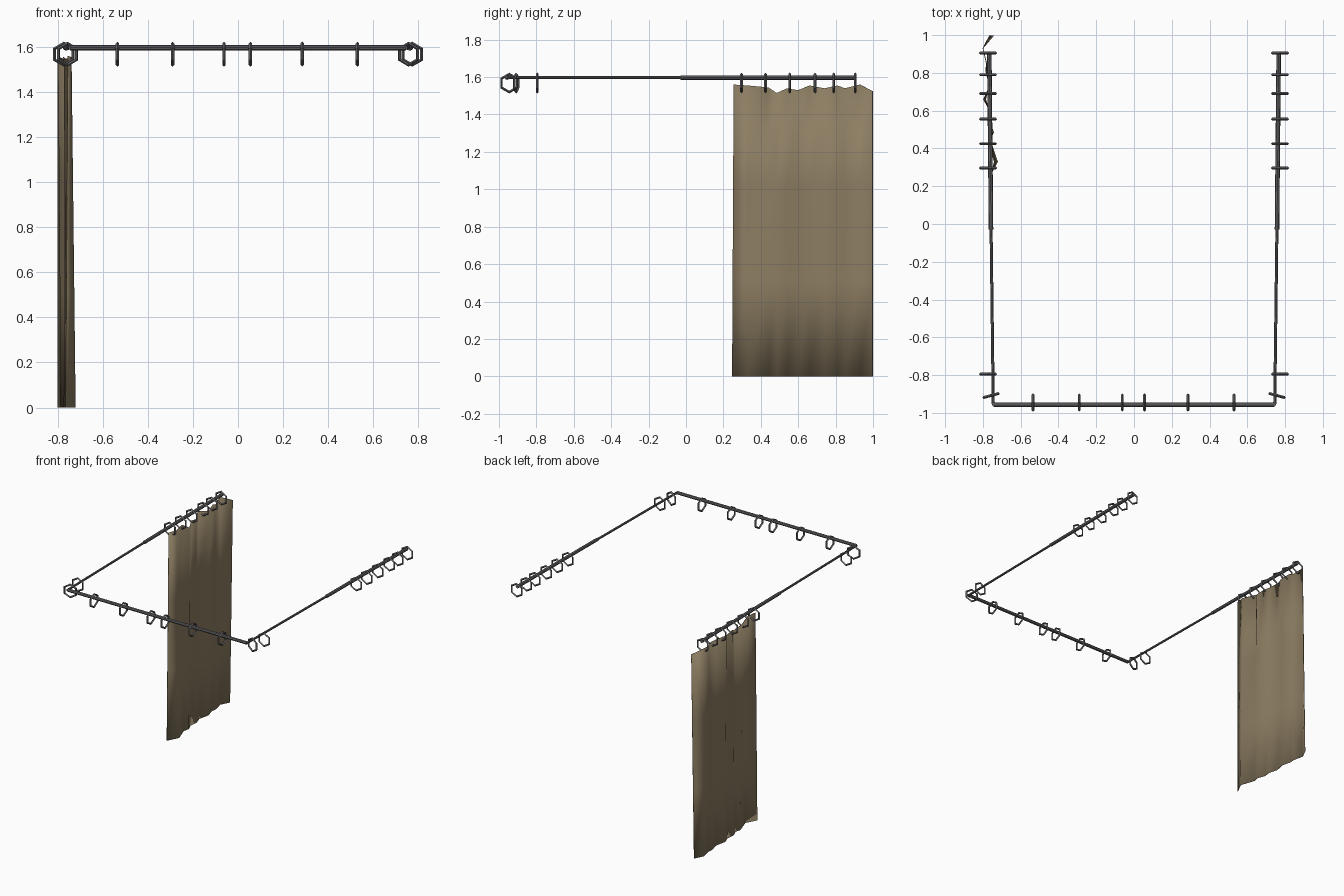
import bpy, bmesh, math
from mathutils import Vector, Matrix

if "Cube" in bpy.data.objects:
    bpy.data.objects.remove(bpy.data.objects["Cube"])


def material(name, col):
    m = bpy.data.materials.new(name)
    m.diffuse_color = (*col, 1)
    m.use_nodes = True
    m.node_tree.nodes["Principled BSDF"].inputs["Base Color"].default_value = m.diffuse_color
    return m


METAL = material("grey metal", (0.14, 0.14, 0.15))
CLOTH = material("tan cloth", (0.27, 0.21, 0.125))


def add_object(name, bm, mat):
    me = bpy.data.meshes.new(name)
    bm.to_mesh(me)
    bm.free()
    me.materials.append(mat)
    ob = bpy.data.objects.new(name, me)
    bpy.context.collection.objects.link(ob)
    return ob


def rod(name, a, b, r):
    a, b = Vector(a), Vector(b)
    d = b - a
    bm = bmesh.new()
    mat = Matrix.Translation((a + b) / 2) @ d.to_track_quat('Z', 'Y').to_matrix().to_4x4()
    bmesh.ops.create_cone(bm, cap_ends=True, segments=8, radius1=r, radius2=r,
                          depth=d.length, matrix=mat)
    add_object(name, bm, METAL)


def ring(name, x, y, turn):
    """Low-poly hoop; its axis lies along y, turned about z."""
    bm = bmesh.new()
    R, r, n, k = 0.048, 0.0075, 6, 4
    rows = []
    for i in range(n):
        a = math.tau * i / n - math.pi / 2
        row = []
        for j in range(k):
            b = math.tau * j / k
            q = R + r * math.cos(b)
            row.append(bm.verts.new((q * math.cos(a), r * math.sin(b), q * math.sin(a))))
        rows.append(row)
    for i in range(n):
        for j in range(k):
            p, q = rows[i], rows[(i + 1) % n]
            bm.faces.new((p[j], p[(j + 1) % k], q[(j + 1) % k], q[j]))
    bmesh.ops.recalc_face_normals(bm, faces=bm.faces)
    bm.transform(Matrix.Translation((x, y, 1.568)) @ Matrix.Rotation(turn, 4, 'Z'))
    add_object(name, bm, METAL)


# Rails: front bar and telescoping side bars
Z = 1.597
rod("front_rail", (-0.745, -0.957, Z), (0.745, -0.957, Z), 0.012)
for s, side in ((-1, "left"), (1, "right")):
    rod(side + "_rail_thin", (s * 0.745, -0.96, Z), (s * 0.757, 0.0, Z), 0.008)
    rod(side + "_rail_thick", (s * 0.757, -0.03, Z), (s * 0.766, 0.91, Z), 0.012)
    # Hanging rings on the side rails, the last one turned at the corner
    for i, y in enumerate((0.905, 0.79, 0.69, 0.555, 0.425, 0.297, -0.795)):
        ring(f"{side}_ring_{i}", s * 0.773, y, 0)
    ring(side + "_corner_ring", s * 0.757, -0.908, -s * math.radians(15))

# Rings on the front rail
for i, x in enumerate((-0.535, -0.29, -0.062, 0.055, 0.285, 0.53)):
    ring(f"front_ring_{i}", x, -0.945, math.pi / 2)

# Curtain: (y, top height, top x, bottom x) for each fold line
FOLDS = [(0.255, 1.56, -0.755, -0.765), (0.33, 1.555, -0.740, -0.722),
         (0.44, 1.545, -0.772, -0.760), (0.485, 1.515, -0.742, -0.750),
         (0.54, 1.54, -0.765, -0.772), (0.60, 1.53, -0.765, -0.765),
         (0.66, 1.555, -0.797, -0.785), (0.74, 1.54, -0.760, -0.768),
         (0.81, 1.555, -0.775, -0.785), (0.85, 1.54, -0.780, -0.782),
         (0.93, 1.56, -0.800, -0.800), (0.998, 1.525, -0.742, -0.765)]
bm = bmesh.new()
cols = []
for i, (y, zt, xt, xb) in enumerate(FOLDS):
    yb = y - 0.008 if i == 0 else y
    cols.append([bm.verts.new(Vector((xb, yb, 0)).lerp(Vector((xt, y, zt)), t))
                 for t in (0, 0.33, 0.67, 1)])
for p, q in zip(cols, cols[1:]):
    for j in range(3):
        bm.faces.new((p[j], q[j], q[j + 1], p[j + 1]))
for f in bm.faces:
    f.smooth = True
curtain = add_object("curtain", bm, CLOTH)
sol = curtain.modifiers.new("thickness", 'SOLIDIFY')
sol.thickness = 0.003
sol.offset = 0
